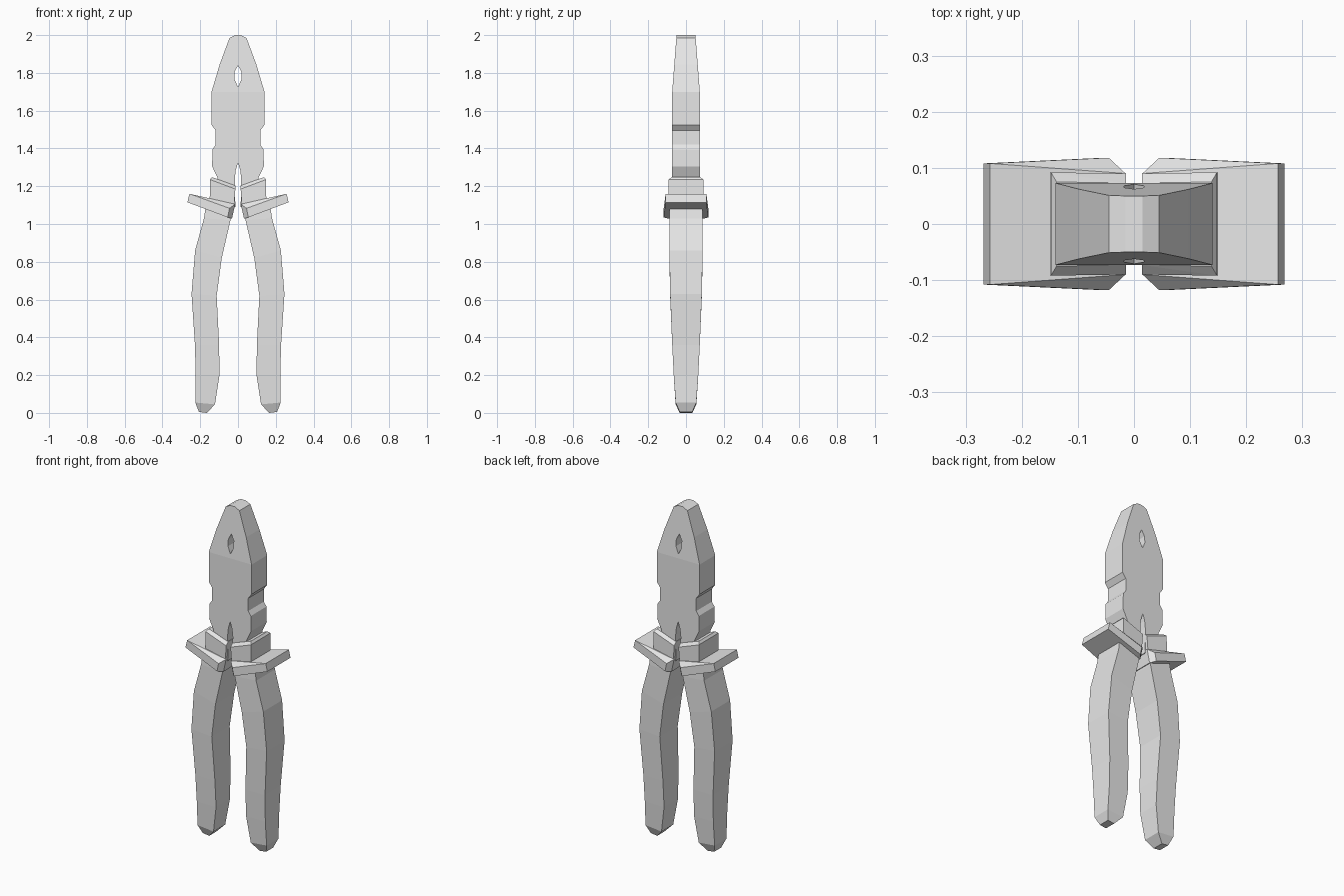
import bpy
import bmesh

cube = bpy.data.objects.get("Cube")
if cube:
    bpy.data.objects.remove(cube, do_unlink=True)

GREY = (0.8, 0.8, 0.8, 1.0)
steel = bpy.data.materials.new("plain grey")
steel.use_nodes = True
steel.diffuse_color = GREY
steel.node_tree.nodes["Principled BSDF"].inputs["Base Color"].default_value = GREY


def finish(name, bm):
    """Clean up a bmesh and turn it into a named object."""
    bmesh.ops.remove_doubles(bm, verts=bm.verts, dist=0.0005)
    bmesh.ops.recalc_face_normals(bm, faces=bm.faces)
    mesh = bpy.data.meshes.new(name)
    bm.to_mesh(mesh)
    bm.free()
    mesh.materials.append(steel)
    obj = bpy.data.objects.new(name, mesh)
    bpy.context.collection.objects.link(obj)
    return obj


def hull(name, side, points):
    """Convex block from (x, half depth, z) corners, on one side."""
    bm = bmesh.new()
    for x, y, z in points:
        for s in (-1, 1):
            bm.verts.new((side * x, s * y, z))
    bmesh.ops.convex_hull(bm, input=bm.verts)
    bmesh.ops.dissolve_limit(bm, angle_limit=0.01, verts=bm.verts, edges=bm.edges)
    return finish(name, bm)


def handle(name, side):
    """Four-sided bar: inner x, inner z, outer x, outer z, half depth."""
    rows = [
        (0.030, 1.09, 0.170, 1.10, 0.085),
        (0.040, 1.02, 0.180, 1.03, 0.088),
        (0.086, 0.82, 0.227, 0.86, 0.088),
        (0.113, 0.62, 0.246, 0.63, 0.084),
        (0.100, 0.36, 0.228, 0.36, 0.073),
        (0.098, 0.20, 0.224, 0.20, 0.065),
        (0.122, 0.045, 0.226, 0.055, 0.055),
        (0.165, 0.00, 0.207, 0.005, 0.033),
    ]
    bm = bmesh.new()
    rings = []
    for xi, zi, xo, zo, d in rows:
        corners = ((xi, -d, zi), (xo, -d, zo), (xo, d, zo), (xi, d, zi))
        rings.append([bm.verts.new((side * x, y, z)) for x, y, z in corners])
    for a, b in zip(rings, rings[1:]):
        for i in range(4):
            j = (i + 1) % 4
            bm.faces.new((a[i], a[j], b[j], b[i]))
    bm.faces.new(rings[0])
    bm.faces.new(rings[-1])
    return finish(name, bm)


# Head: mirrored half outlines, thinning above the shoulder, with a through hole
SHOULDER = 1.70
lower_half = [
    (0, SHOULDER), (0, 1.325), (0.012, 1.285), (0.017, 1.24), (0.014, 1.09),
    (0.10, 1.09), (0.108, 1.245), (0.137, 1.305), (0.135, 1.395), (0.118, 1.42),
    (0.118, 1.495), (0.14, 1.525), (0.14, SHOULDER),
]
upper_half = [
    (0, SHOULDER), (0.14, SHOULDER), (0.097, 1.845), (0.045, 1.985), (0.015, 2.0),
    (0, 2.0), (0, 1.84), (0.018, 1.805), (0.018, 1.765), (0, 1.725),
]


def head_depth(z):
    return 0.073 - 0.023 * max(0, z - SHOULDER) / (2 - SHOULDER)


head = bmesh.new()
for side in (1, -1):
    for outline in (lower_half, upper_half):
        front, back = ([head.verts.new((side * x, s * head_depth(z), z))
                        for x, z in outline] for s in (-1, 1))
        head.faces.new(front)
        head.faces.new(back)
        for i, (p, q) in enumerate(zip(outline, outline[1:] + outline[:1])):
            # No wall on the centre line or along the shoulder joint
            if p[0] == q[0] == 0 or p[1] == q[1] == SHOULDER:
                continue
            j = (i + 1) % len(outline)
            head.faces.new((front[i], front[j], back[j], back[i]))
finish("jaw_head", head)

# Collar, finger guard and grip on each side
for label, side in (("left", 1), ("right", -1)):
    hull(label + "_collar", side, [
        (0.150, 0.092, 1.120), (0.022, 0.090, 1.080),
        (0.148, 0.092, 1.235), (0.014, 0.090, 1.185),
        (0.138, 0.075, 1.248), (0.014, 0.073, 1.203),
    ])
    hull(label + "_finger_guard", side, [
        (0.257, 0.108, 1.160), (0.268, 0.108, 1.115),
        (0.045, 0.118, 1.083), (0.055, 0.118, 1.035),
        (0.015, 0.090, 1.105), (0.032, 0.090, 1.028),
    ])
    handle(label + "_handle", side)
